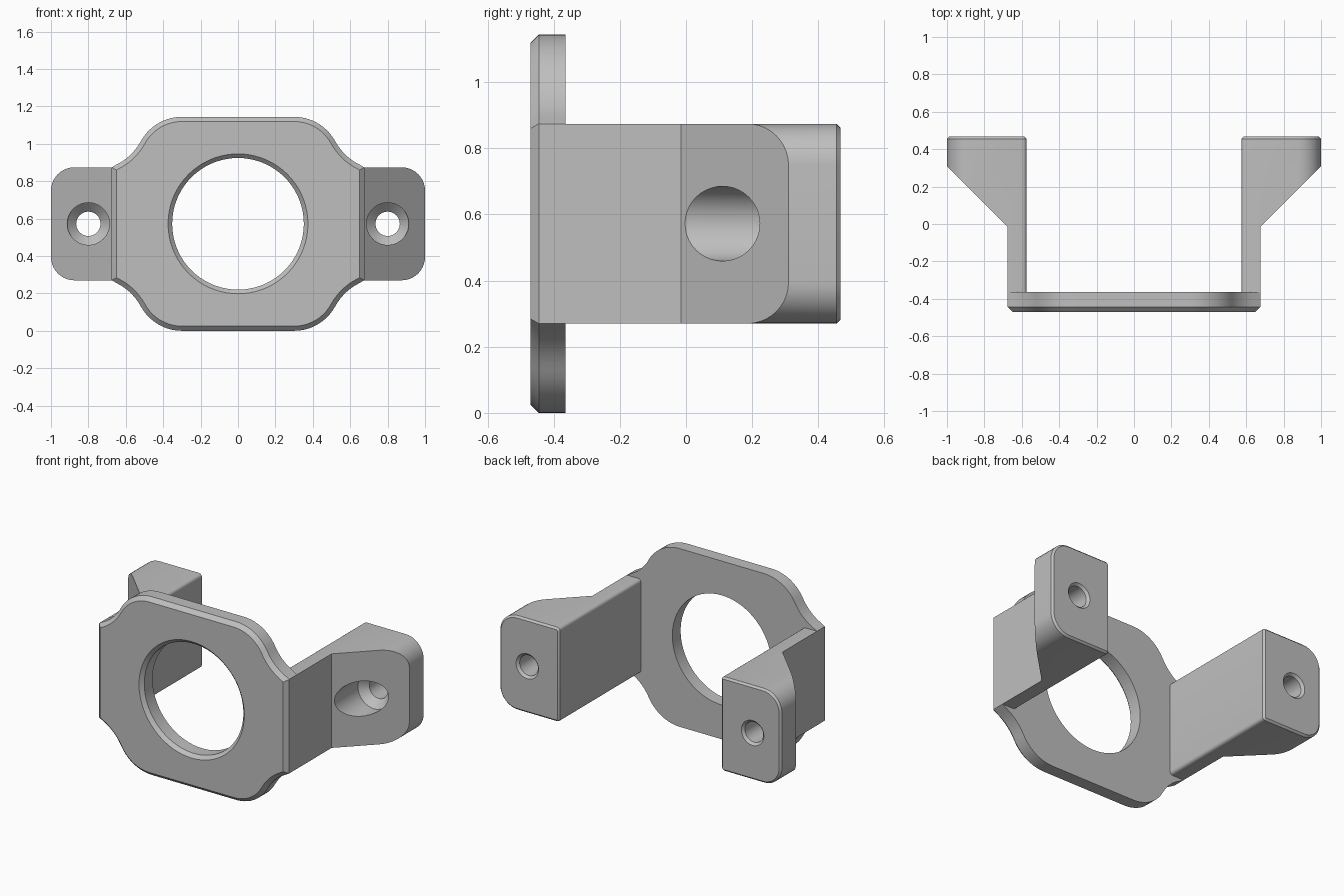
import bpy
import bmesh
from math import sin, cos, pi, radians

cube = bpy.data.objects.get("Cube")
if cube:
    bpy.data.objects.remove(cube, do_unlink=True)

MID_Z = 0.572
FRONT, PLATE_BACK, BACK = -0.47, -0.364, 0.467
ARM_IN, ARM_OUT, TAB_OUT, HALF_H = 0.575, 0.675, 1.0, 0.302

grey = bpy.data.materials.new("plain_grey")
grey.use_nodes = True
colour = (0.52, 0.52, 0.52, 1)
grey.diffuse_color = colour
grey.node_tree.nodes["Principled BSDF"].inputs["Base Color"].default_value = colour


def arc(cx, cz, r, start, end, steps):
    """Points along an arc, angles in degrees."""
    angles = [radians(start + (end - start) * i / steps) for i in range(steps + 1)]
    return [(cx + r * cos(a), cz + r * sin(a)) for a in angles]


def finish(name, bm):
    bmesh.ops.recalc_face_normals(bm, faces=bm.faces)
    mesh = bpy.data.meshes.new(name)
    bm.to_mesh(mesh)
    bm.free()
    mesh.materials.append(grey)
    obj = bpy.data.objects.new(name, mesh)
    bpy.context.collection.objects.link(obj)
    return obj


def loft(name, rings, chamfer_y=None, chamfer=0):
    """Closed solid through rings of points, optionally chamfering the rim at one y."""
    bm = bmesh.new()
    loops = [[bm.verts.new(p) for p in ring] for ring in rings]
    n = len(loops[0])
    for a, b in zip(loops, loops[1:]):
        for i in range(n):
            j = (i + 1) % n
            bm.faces.new((a[i], a[j], b[j], b[i]))
    bm.faces.new(loops[0])
    bm.faces.new(loops[-1])
    bmesh.ops.recalc_face_normals(bm, faces=bm.faces)
    if chamfer_y is not None:
        rim = [e for e in bm.edges if all(abs(v.co.y - chamfer_y) < 1e-5 for v in e.verts)]
        bmesh.ops.bevel(bm, geom=rim, offset=chamfer, segments=1, affect='EDGES')
    return finish(name, bm)


def extrude_y(name, outline, y0, y1, **kw):
    return loft(name, [[(x, y, MID_Z + z) for x, z in outline] for y in (y0, y1)], **kw)


def bore(name, x, profile, steps):
    """Turned cutter along y from (y, radius) pairs."""
    turn = [2 * pi * i / steps for i in range(steps)]
    return loft(name, [[(x + r * cos(a), y, MID_Z + r * sin(a)) for a in turn]
                       for y, r in profile])


def cut(obj, cutter):
    mod = obj.modifiers.new("cut", 'BOOLEAN')
    mod.operation, mod.solver, mod.object = 'DIFFERENCE', 'EXACT', cutter
    bpy.ops.object.select_all(action='DESELECT')
    obj.select_set(True)
    bpy.context.view_layer.objects.active = obj
    bpy.ops.object.modifier_apply(modifier=mod.name)
    bpy.data.objects.remove(cutter, do_unlink=True)


def smooth(obj):
    bpy.ops.object.select_all(action='DESELECT')
    obj.select_set(True)
    bpy.context.view_layer.objects.active = obj
    bpy.ops.object.shade_smooth_by_angle(angle=radians(30))


# Face plate: S-curved shoulders, one quarter mirrored around
bend = 28.6
reach = 0.55
quarter = arc(0.3, 0.322, 0.25, 90, bend, 10)
quarter += arc(0.3 + reach * cos(radians(bend)), 0.322 + reach * sin(radians(bend)),
               0.3, 180 + bend, 248.9, 8)[1:]
quarter[-1] = (ARM_OUT, HALF_H)
right_half = quarter + [(x, -z) for x, z in reversed(quarter)]
outline = right_half + [(-x, -z) for x, z in right_half]
plate = extrude_y("face_plate", outline, FRONT, PLATE_BACK, chamfer_y=FRONT, chamfer=0.025)

# Large central opening with a chamfered front rim
cut(plate, bore("opening_cutter", 0,
                [(FRONT - 0.01, 0.384), (FRONT + 0.022, 0.352), (PLATE_BACK + 0.1, 0.352)], 72))
smooth(plate)

# Arms with flared, rounded mounting ends
for side, name in ((1, "left_arm"), (-1, "right_arm")):
    r, f = 0.125, 0.02
    top = arc(TAB_OUT - r, HALF_H - r, r, 0, 90, 10)
    top += arc(ARM_IN + f, HALF_H - f, f, 90, 180, 4)
    section = top + [(x, -z) for x, z in reversed(top)]
    arm = extrude_y(name, [(side * x, z) for x, z in section], PLATE_BACK, BACK,
                    chamfer_y=BACK, chamfer=0.012)

    # Clear the space outside the arm, leaving the sloped flare
    wedge = [(ARM_OUT, -0.6), (ARM_OUT, -0.015), (1.1, 0.41), (1.1, -0.6)]
    cut(arm, loft("flare_cutter", [[(side * x, y, z) for x, y in wedge] for z in (0, 1.2)]))

    # Countersunk screw hole
    cut(arm, bore("screw_cutter", side * 0.8,
                  [(-0.2, 0.113), (0.235, 0.113), (0.283, 0.065),
                   (BACK - 0.015, 0.065), (BACK + 0.01, 0.09)], 40))
    smooth(arm)
